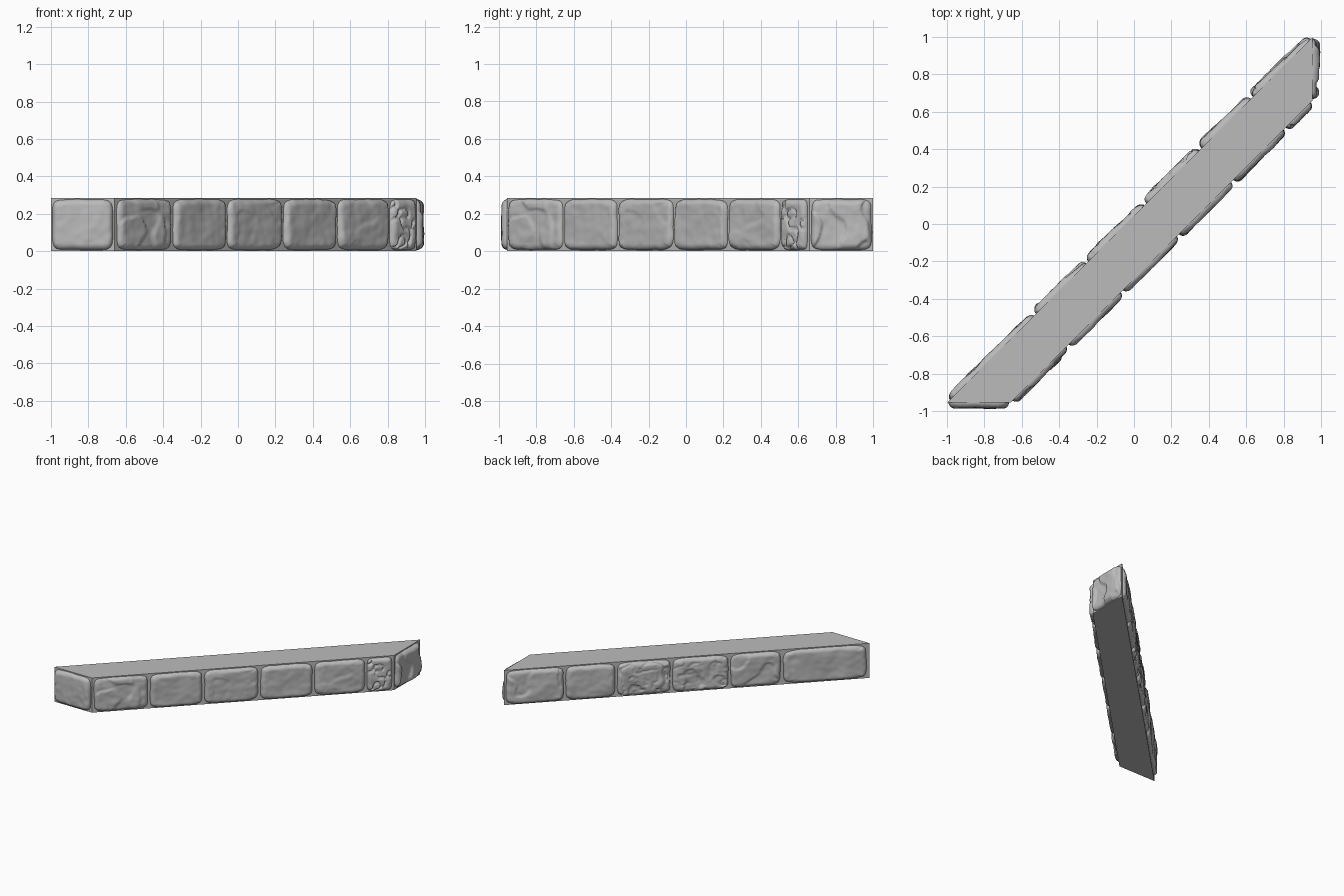
import bpy
import bmesh
import math
from mathutils import Vector, noise

if "Cube" in bpy.data.objects:
    bpy.data.objects.remove(bpy.data.objects["Cube"])

HEIGHT = 0.285
UP = Vector((0, 0, 1))

stone_grey = bpy.data.materials.new("stone_grey")
stone_grey.use_nodes = True
colour = (0.5, 0.5, 0.5, 1)
stone_grey.diffuse_color = colour
stone_grey.node_tree.nodes["Principled BSDF"].inputs["Base Color"].default_value = colour


def make_object(name, bm):
    mesh = bpy.data.meshes.new(name)
    bm.to_mesh(mesh)
    bm.free()
    mesh.materials.append(stone_grey)
    obj = bpy.data.objects.new(name, mesh)
    bpy.context.collection.objects.link(obj)
    return obj


def smoothstep(low, high, value):
    t = max(0, min(1, (value - low) / (high - low)))
    return t * t * (3 - 2 * t)


def make_stone(name, start, end, depth, seed, crack=0, step=0, tilt=0):
    """Rounded, weathered slab on the wall between two points on its outline."""
    along = (end - start).normalized()
    outward = along.cross(UP)
    half_w = (end - start).length / 2 - 0.007
    half_h = HEIGHT / 2 - 0.006
    centre = (start + end) / 2 + UP * HEIGHT / 2
    cols, rows = 44, 40
    bm = bmesh.new()
    grid = []
    for i in range(cols + 1):
        for j in range(rows + 1):
            # Rows crowd toward the rim, and the outline has rounded corners
            u = math.sin((i / cols - 0.5) * math.pi)
            v = math.sin((j / rows - 0.5) * math.pi)
            rim = max(abs(u), abs(v))
            power = (abs(u) ** 7 + abs(v) ** 7) ** (1 / 7)
            squeeze = rim / power if power > 0 else 1
            x, z = u * squeeze * half_w, v * squeeze * half_h
            spot = Vector((x, z, seed * 3.7))
            # Wobbly outline, pulled inwards only
            wobble = 1 - 0.05 * rim * abs(noise.noise(spot * 9))
            # Soft rounded shoulder
            edge = min(half_w * (1 - abs(u)), half_h * (1 - abs(v)))
            inner = 1 - min(edge / 0.032, 1)
            shoulder = math.sqrt(max(0, 1 - inner * inner))
            # Weathered surface: broad swells, chipped ledges, fine ripples, cracks
            relief = depth + tilt * u - 0.004
            relief += 0.007 * noise.noise(spot * 8) + 0.003 * noise.noise(spot * 24)
            relief -= step * smoothstep(0.08, 0.16, noise.noise(spot * 7 + UP * 5))
            vein = abs(noise.noise(spot * 13 + UP * 9))
            relief -= crack * (1 - smoothstep(0, 0.11, vein))
            out = max(relief, 0.006) * shoulder - 0.003
            point = centre + along * x * wobble + UP * z * wobble + outward * out
            grid.append(bm.verts.new(point))
    for i in range(cols):
        for j in range(rows):
            a = i * (rows + 1) + j
            b = a + rows + 1
            bm.faces.new((grid[a], grid[b], grid[b + 1], grid[a + 1])).smooth = True
    make_object(name, bm)


# Slanted core block with mitred ends
back_left = Vector((-1, -0.955, 0))
front_left = Vector((-0.66, -0.955, 0))
front_right = Vector((0.955, 0.66, 0))
back_right = Vector((0.955, 1, 0))
bm = bmesh.new()
base = bm.faces.new([bm.verts.new(p) for p in (back_left, front_left, front_right, back_right)])
top = bmesh.ops.extrude_face_region(bm, geom=[base])
bmesh.ops.translate(bm, vec=UP * HEIGHT,
                    verts=[g for g in top["geom"] if isinstance(g, bmesh.types.BMVert)])
bmesh.ops.recalc_face_normals(bm, faces=bm.faces)
make_object("wall_core", bm)

# One stone on each mitred end
make_stone("left_end_stone", back_left, front_left, 0.036, 1)
make_stone("right_end_stone", front_right, back_right, 0.042, 2, step=0.014)


def make_course(name, start, end, joints, looks):
    """Row of stones between joints given as x positions."""
    for k, (x0, x1) in enumerate(zip(joints, joints[1:])):
        ends = [start.lerp(end, (x - start.x) / (end.x - start.x)) for x in (x0, x1)]
        depth, crack, step, tilt = looks[k]
        make_stone(f"{name}_stone_{k + 1}", *ends, depth, len(name) + k * 2,
                   crack, step, tilt)


# Front course, running left to right
make_course("front", front_left, front_right,
            (-0.655, -0.355, -0.065, 0.235, 0.525, 0.805, 0.95),
            [(0.034, 0, 0.01, 0), (0.034, 0, 0, 0), (0.034, 0, 0.004, 0),
             (0.036, 0, 0, 0), (0.034, 0, 0.004, 0), (0.034, 0.018, 0, 0)])

# Back course, running right to left
make_course("back", back_right, back_left,
            (0.95, 0.63, 0.355, 0.06, -0.25, -0.53, -0.99),
            [(0.038, 0, 0.01, 0.004), (0.038, 0, 0, 0.004), (0.038, 0.012, 0.012, 0.003),
             (0.036, 0.008, 0.014, 0.003), (0.036, 0, 0.01, 0.003), (0.032, 0, 0, 0.003)])
